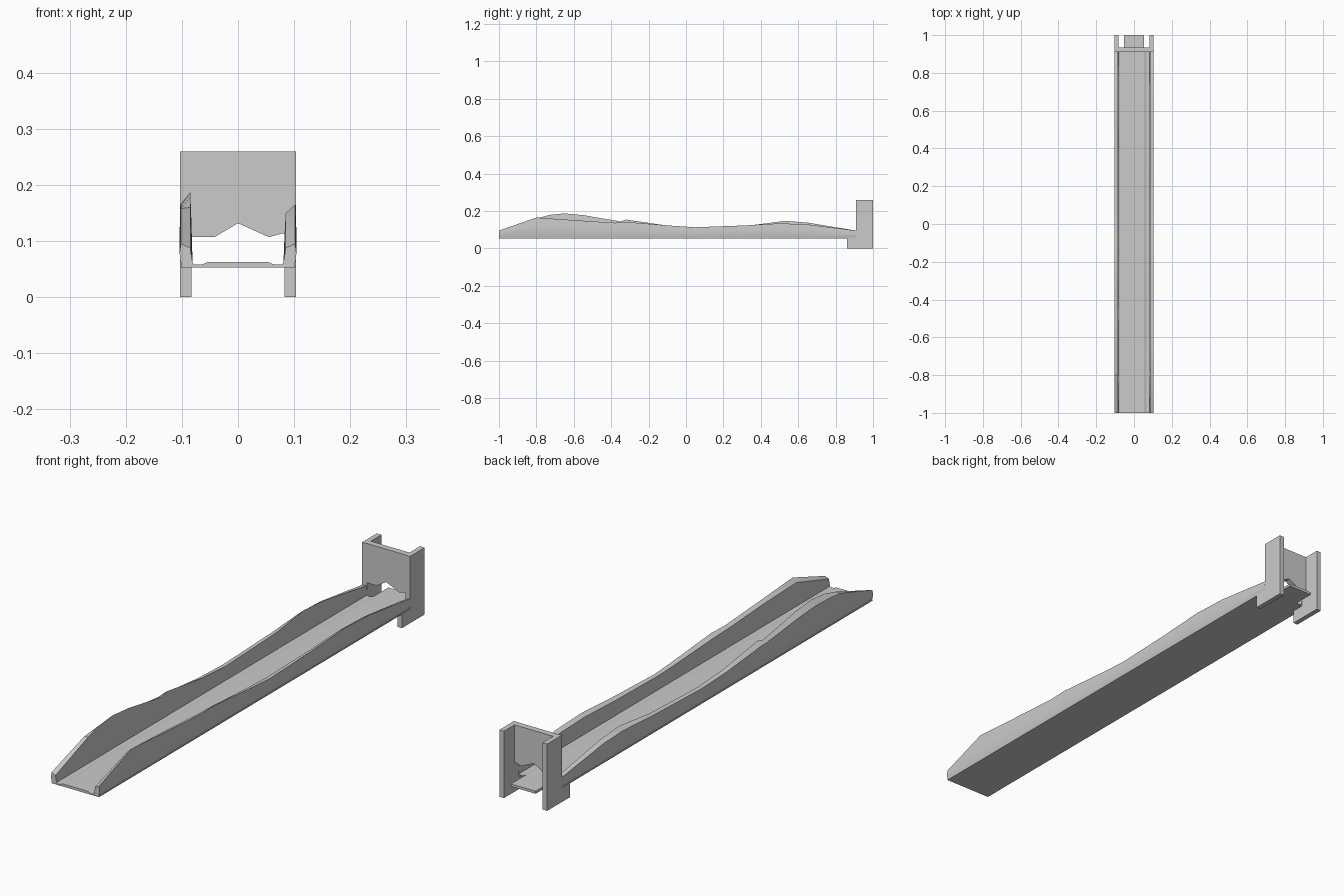
import bpy, bmesh


def make_object(name, verts, faces):
    mesh = bpy.data.meshes.new(name)
    mesh.from_pydata(verts, [], faces)
    bm = bmesh.new()
    bm.from_mesh(mesh)
    bmesh.ops.recalc_face_normals(bm, faces=bm.faces)
    bm.to_mesh(mesh)
    bm.free()
    obj = bpy.data.objects.new(name, mesh)
    bpy.context.collection.objects.link(obj)
    return obj


def loft(name, rings):
    """Join equal-length closed sections and cap both ends."""
    n = len(rings[0])
    verts = [p for ring in rings for p in ring]
    faces = [(r * n + i, r * n + (i + 1) % n, (r + 1) * n + (i + 1) % n, (r + 1) * n + i)
             for r in range(len(rings) - 1) for i in range(n)]
    faces += [tuple(range(n)), tuple(range((len(rings) - 1) * n, len(rings) * n))]
    return make_object(name, verts, faces)


def extrude_y(name, profile, y0, y1):
    return loft(name, [[(x, y, z) for x, z in profile] for y in (y0, y1)])


def extrude_x(name, profile, x0, x1):
    return loft(name, [[(x, y, z) for y, z in profile] for x in (x0, x1)])


def smooth(obj):
    bpy.ops.object.select_all(action='DESELECT')
    obj.select_set(True)
    bpy.context.view_layer.objects.active = obj
    bpy.ops.object.shade_smooth_by_angle(angle=0.6)


def side_wall(name, side, stations):
    # each station: y, outer top, inner top
    rings = []
    for y, outer, inner in stations:
        section = [(0.083, 0.054), (0.099, 0.054), (0.103, 0.066),
                   (0.104, 0.054 + 0.6 * (outer - 0.054)), (0.102, outer),
                   (0.085, inner), (0.083, 0.054 + 0.6 * (inner - 0.054)),
                   (0.081, 0.062)]
        rings.append([(side * x, y, z) for x, z in section])
    smooth(loft(name, rings))


# Floor with a raised centre and shallow side gutters
floor_profile = [(-0.102, 0.053), (0.102, 0.053), (0.102, 0.057), (0.085, 0.063),
                 (0.077, 0.058), (0.065, 0.058), (0.053, 0.063), (-0.053, 0.063),
                 (-0.065, 0.058), (-0.077, 0.058), (-0.085, 0.063), (-0.102, 0.057)]
extrude_y("trough_floor", floor_profile, -1.0, 0.91)

# Narrow floor tongue passing through the end frame
extrude_y("floor_tongue", [(-0.053, 0.053), (0.053, 0.053), (0.053, 0.063), (-0.053, 0.063)],
          0.91, 1.0)

# Uneven side walls
side_wall("right_wall", 1, [
    (-1.0, 0.095, 0.088), (-0.8, 0.165, 0.150), (-0.6, 0.151, 0.144),
    (-0.38, 0.137, 0.131), (-0.30, 0.140, 0.129), (-0.06, 0.120, 0.116),
    (0.05, 0.113, 0.112), (0.3, 0.122, 0.116), (0.5, 0.134, 0.124),
    (0.65, 0.128, 0.120), (0.91, 0.095, 0.090)])
side_wall("left_wall", -1, [
    (-1.0, 0.095, 0.088), (-0.8, 0.158, 0.160), (-0.73, 0.164, 0.179),
    (-0.65, 0.166, 0.187), (-0.55, 0.160, 0.178), (-0.35, 0.138, 0.144),
    (-0.32, 0.138, 0.154), (-0.1, 0.118, 0.122), (0.05, 0.112, 0.113),
    (0.35, 0.122, 0.124), (0.53, 0.133, 0.147), (0.65, 0.129, 0.138),
    (0.91, 0.095, 0.095)])

# End frame side plates with forward feet
plate = [(0.86, 0.0), (1.0, 0.0), (1.0, 0.26), (0.91, 0.26), (0.91, 0.055), (0.86, 0.055)]
for label, x0, x1 in (("left", -0.103, -0.083), ("right", 0.083, 0.103)):
    extrude_x(label + "_frame_plate", plate, x0, x1)

# Frame panel with a peaked opening at the bottom
panel = [(-0.1, 0.26), (-0.1, 0.107), (-0.042, 0.107), (0.0, 0.132),
         (0.055, 0.107), (0.08, 0.114), (0.1, 0.114), (0.1, 0.26)]
extrude_y("end_panel", panel, 0.911, 0.935)
